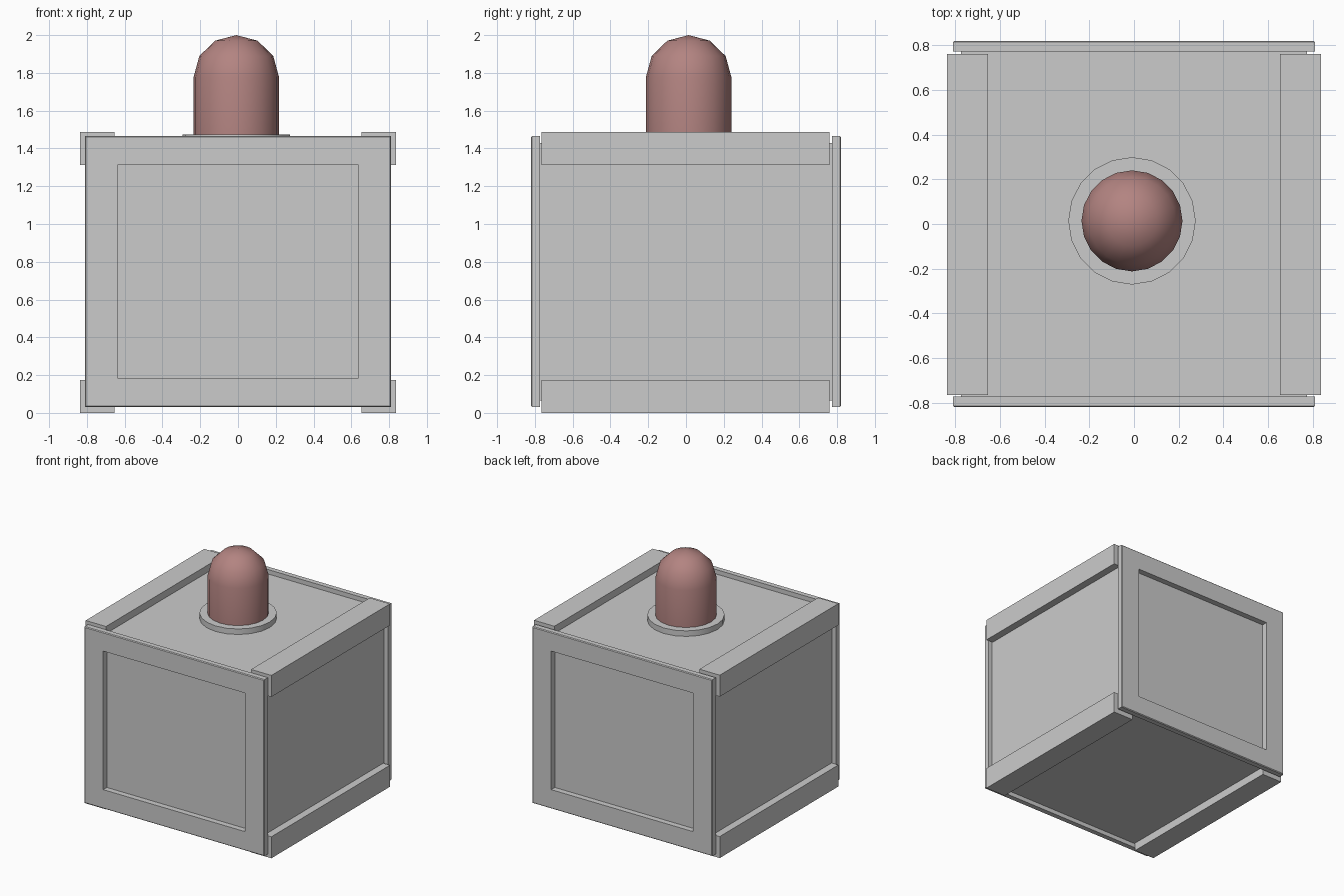
import bpy, bmesh
from math import sin, cos, pi

if "Cube" in bpy.data.objects:
    bpy.data.objects.remove(bpy.data.objects["Cube"])


def make_object(name, verts, faces, smooth=False):
    mesh = bpy.data.meshes.new(name)
    bm = bmesh.new()
    vs = [bm.verts.new(v) for v in verts]
    for f in faces:
        bm.faces.new([vs[i] for i in f])
    bmesh.ops.recalc_face_normals(bm, faces=bm.faces)
    bm.to_mesh(mesh)
    bm.free()
    obj = bpy.data.objects.new(name, mesh)
    bpy.context.collection.objects.link(obj)
    if smooth:
        bpy.ops.object.select_all(action='DESELECT')
        obj.select_set(True)
        bpy.context.view_layer.objects.active = obj
        bpy.ops.object.shade_smooth_by_angle(angle=0.7)
    return obj


def prism(name, profile, y0, y1):
    """Extrude an x-z profile along y."""
    n = len(profile)
    verts = [(x, y, z) for y in (y0, y1) for x, z in profile]
    faces = [[i, (i + 1) % n, n + (i + 1) % n, n + i] for i in range(n)]
    faces += [list(range(n)), list(range(n, 2 * n))]
    return make_object(name, verts, faces)


def rect(x, z0, z1):
    return [(-x, z0), (x, z0), (x, z1), (-x, z1)]


def frame(name, y_out, y_in):
    """Rectangular frame with a tiny chamfer around its outer face."""
    c = 0.006
    s = c if y_out > 0 else -c
    loops = [(rect(0.81, 0.03, 1.466), y_in),
             (rect(0.81, 0.03, 1.466), y_out - s),
             (rect(0.81 - c, 0.03 + c, 1.466 - c), y_out),
             (rect(0.639, 0.185, 1.312), y_out),
             (rect(0.639, 0.185, 1.312), y_in)]
    verts = [(x, y, z) for pts, y in loops for x, z in pts]
    n = len(loops)
    faces = [[k * 4 + i, k * 4 + (i + 1) % 4,
              (k + 1) % n * 4 + (i + 1) % 4, (k + 1) % n * 4 + i]
             for k in range(n) for i in range(4)]
    return make_object(name, verts, faces)


def lathe(name, profile, cx, cy, sides=20):
    """Revolve an (r, z) profile with flat end caps."""
    verts = [(cx + r * cos(2 * pi * i / sides), cy + r * sin(2 * pi * i / sides), z)
             for r, z in profile for i in range(sides)]
    faces = [[k * sides + i, k * sides + (i + 1) % sides,
              (k + 1) * sides + (i + 1) % sides, (k + 1) * sides + i]
             for k in range(len(profile) - 1) for i in range(sides)]
    faces.append(list(range(sides)))
    if profile[-1][0] > 1e-4:
        faces.append(list(range(len(verts) - sides, len(verts))))
    else:  # close the dome at a single pole
        del verts[-sides + 1:]
        base = len(verts) - 1
        ring = base - sides
        faces = [f for f in faces if max(f) < base]
        faces += [[ring + i, ring + (i + 1) % sides, base] for i in range(sides)]
    return make_object(name, verts, faces, smooth=True)


# Main box
prism("box_body", rect(0.775, 0.065, 1.43), -0.773, 0.773)

# Raised frames on front and back
frame("front_frame", -0.82, -0.773)
frame("back_frame", 0.82, 0.773)

# L-shaped rails wrapping the four long edges
for side, sx in (("left", -1), ("right", 1)):
    for level, zo, zi, zc in (("lower", 0.0, 0.175, 0.065), ("upper", 1.488, 1.313, 1.43)):
        profile = [(0.653, zo), (0.836, zo), (0.836, zi),
                   (0.775, zi), (0.775, zc), (0.653, zc)]
        prism(f"{side}_{level}_rail", [(sx * x, z) for x, z in profile], -0.765, 0.76)

# Lamp base disc and domed lamp
cx, cy = -0.009, 0.014
lathe("lamp_base", [(0.285, 1.425), (0.285, 1.475)], cx, cy)
r, z = 0.226, 1.778
dome = [(r * cos(k * pi / 6), z + 0.222 * sin(k * pi / 6)) for k in range(4)]
dome[-1] = (0, 2.0)
lamp = lathe("lamp_dome", [(r, 1.46)] + dome, cx, cy)
mat = bpy.data.materials.new("dull_red")
mat.diffuse_color = (0.45, 0.23, 0.22, 1)
mat.use_nodes = True
mat.node_tree.nodes["Principled BSDF"].inputs["Base Color"].default_value = mat.diffuse_color
lamp.data.materials.append(mat)
